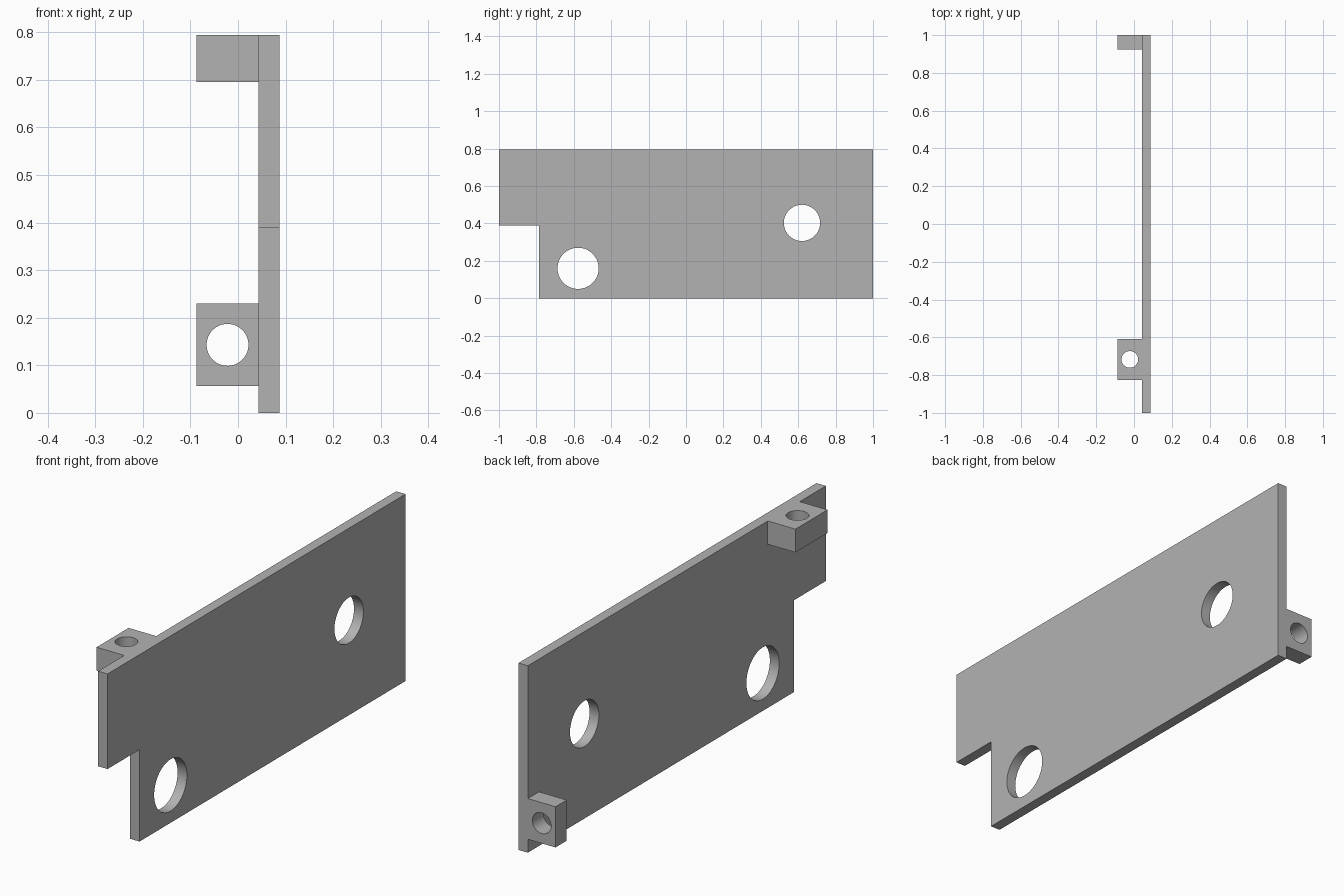
import bpy
import bmesh
import math
from mathutils import Matrix, Vector

if "Cube" in bpy.data.objects:
    bpy.data.objects.remove(bpy.data.objects["Cube"], do_unlink=True)

grey = bpy.data.materials.new("plain grey")
grey.use_nodes = True
colour = (0.45, 0.45, 0.45, 1)
grey.diffuse_color = colour
grey.node_tree.nodes["Principled BSDF"].inputs["Base Color"].default_value = colour

INNER, OUTER = 0.043, 0.087   # plate faces along x
TOP, NOTCH = 0.794, 0.39
LUG_X = (INNER - OUTER) / 2   # hole axis in both lugs


def add_object(name, bm):
    bmesh.ops.recalc_face_normals(bm, faces=bm.faces)
    mesh = bpy.data.meshes.new(name)
    bm.to_mesh(mesh)
    bm.free()
    mesh.materials.append(grey)
    obj = bpy.data.objects.new(name, mesh)
    bpy.context.collection.objects.link(obj)
    return obj


def box(name, low, high):
    low, high = Vector(low), Vector(high)
    bm = bmesh.new()
    bmesh.ops.create_cube(bm, size=1, matrix=Matrix.Translation((low + high) / 2)
                          @ Matrix.Diagonal((*(high - low), 1)))
    return add_object(name, bm)


def drill(name, centre, radius, depth, axis):
    bm = bmesh.new()
    turn = Vector((0, 0, 1)).rotation_difference(Vector(axis)).to_matrix().to_4x4()
    bmesh.ops.create_cone(bm, cap_ends=True, segments=64, radius1=radius, radius2=radius,
                          depth=depth, matrix=Matrix.Translation(centre) @ turn)
    return add_object(name, bm)


# Plate with a notched lower front corner
bm = bmesh.new()
outline = [(-1, NOTCH), (-0.785, NOTCH), (-0.785, 0), (1, 0), (1, TOP), (-1, TOP)]
face = bm.faces.new([bm.verts.new((INNER, y, z)) for y, z in outline])
extruded = bmesh.ops.extrude_face_region(bm, geom=[face])["geom"]
bmesh.ops.translate(bm, vec=(OUTER - INNER, 0, 0),
                    verts=[g for g in extruded if isinstance(g, bmesh.types.BMVert)])
bracket = add_object("mounting_plate", bm)

# Lugs on the inner face, then holes through plate and lugs
parts = [
    (box("top_lug", (-OUTER, -0.825, 0.695), (INNER, -0.61, TOP)), 'UNION'),
    (box("rear_lug", (-OUTER, 0.925, 0.057), (INNER, 1, 0.23)), 'UNION'),
    (drill("large_hole_cutter", (0.065, -0.577, 0.16), 0.11, 0.1, (1, 0, 0)), 'DIFFERENCE'),
    (drill("small_hole_cutter", (0.065, 0.62, 0.403), 0.097, 0.1, (1, 0, 0)), 'DIFFERENCE'),
    (drill("top_lug_cutter", (LUG_X, -0.717, 0.745), 0.044, 0.3, (0, 0, 1)), 'DIFFERENCE'),
    (drill("rear_lug_cutter", (LUG_X, 0.96, 0.143), 0.044, 0.3, (0, 1, 0)), 'DIFFERENCE'),
]
bpy.ops.object.select_all(action='DESELECT')
bracket.select_set(True)
bpy.context.view_layer.objects.active = bracket
for part, operation in parts:
    mod = bracket.modifiers.new(part.name, 'BOOLEAN')
    mod.operation = operation
    mod.solver = 'EXACT'
    mod.object = part
    bpy.ops.object.modifier_apply(modifier=mod.name)
    bpy.data.objects.remove(part, do_unlink=True)

# Smooth hole walls, crisp edges
bpy.ops.object.shade_smooth_by_angle(angle=math.radians(30))
